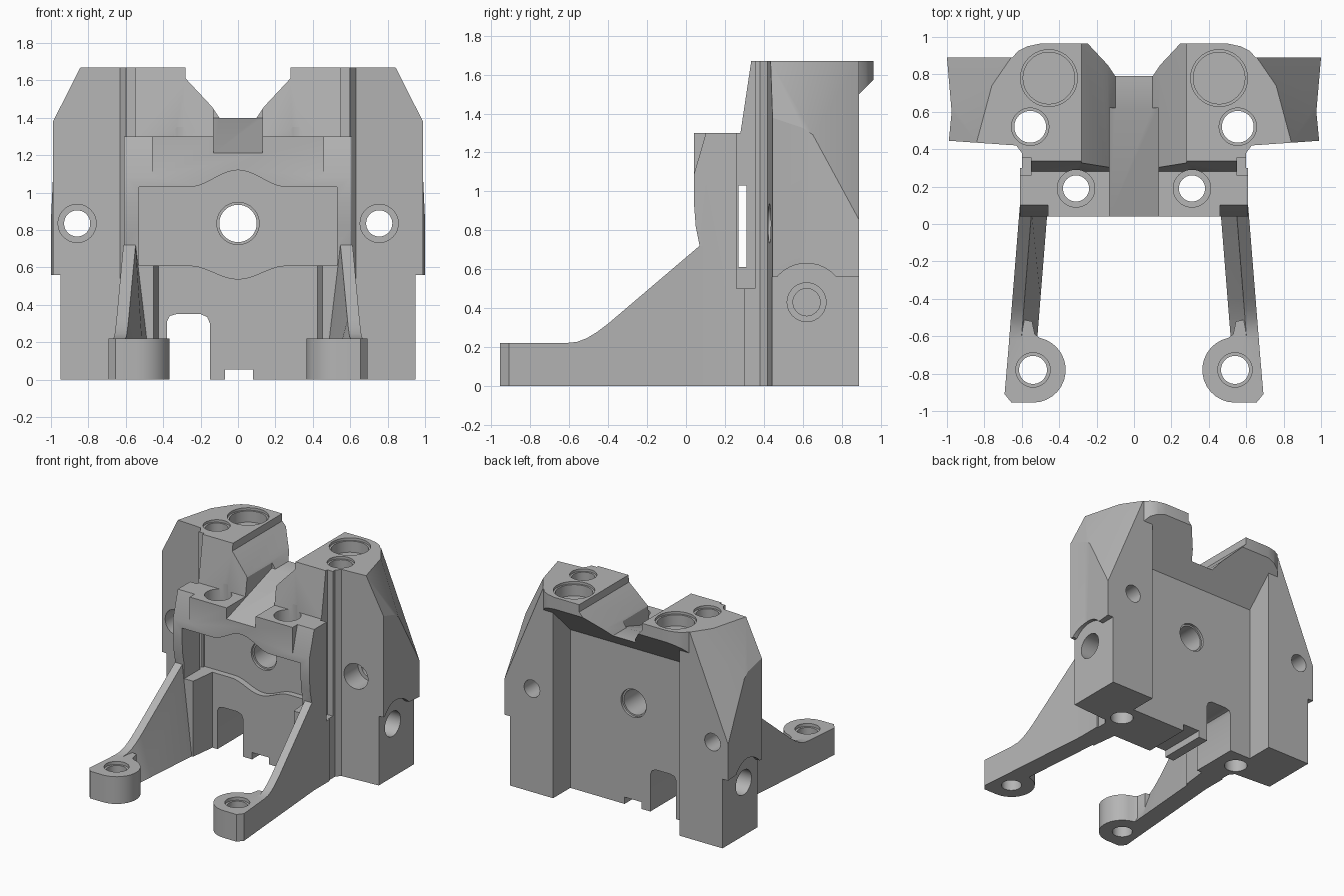
import bpy, bmesh, math
from mathutils import Vector, Matrix

if "Cube" in bpy.data.objects:
    bpy.data.objects.remove(bpy.data.objects["Cube"], do_unlink=True)

grey = bpy.data.materials.new("light_grey")
grey.use_nodes = True
colour = (0.46, 0.46, 0.46, 1)
grey.diffuse_color = colour
grey.node_tree.nodes["Principled BSDF"].inputs["Base Color"].default_value = colour


def make(name, bm):
    bmesh.ops.recalc_face_normals(bm, faces=bm.faces[:])
    mesh = bpy.data.meshes.new(name)
    bm.to_mesh(mesh)
    bm.free()
    mesh.materials.append(grey)
    ob = bpy.data.objects.new(name, mesh)
    bpy.context.collection.objects.link(ob)
    return ob


def loft(name, rings):
    """Closed solid through rings of equal length."""
    bm = bmesh.new()
    rows = [[bm.verts.new(p) for p in ring] for ring in rings]
    n = len(rows[0])
    for a, b in zip(rows, rows[1:]):
        for i in range(n):
            j = (i + 1) % n
            bm.faces.new((a[i], a[j], b[j], b[i]))
    bm.faces.new(rows[0])
    bm.faces.new(rows[-1])
    return make(name, bm)


def prism(name, axis, pts, lo, hi):
    """Extrude a 2D outline along x (y,z), y (x,z) or z (x,y)."""
    place = {"x": lambda p, h: (h, p[0], p[1]),
             "y": lambda p, h: (p[0], h, p[1]),
             "z": lambda p, h: (p[0], p[1], h)}[axis]
    return loft(name, [[place(p, h) for p in pts] for h in (lo, hi)])


def box(name, x, y, z):
    return prism(name, "z", [(x[0], y[0]), (x[1], y[0]), (x[1], y[1]), (x[0], y[1])], *z)


def rod(name, a, b, r):
    a, b = Vector(a), Vector(b)
    d = b - a
    m = Matrix.Translation((a + b) / 2) @ d.to_track_quat("Z", "Y").to_matrix().to_4x4()
    bm = bmesh.new()
    bmesh.ops.create_cone(bm, cap_ends=True, segments=40, radius1=r, radius2=r,
                          depth=d.length, matrix=m)
    return make(name, bm)


def mirrored(half):
    return half + [(-x, v) for x, v in reversed(half)]


def combine(target, other, op):
    mod = target.modifiers.new("combine", "BOOLEAN")
    mod.operation, mod.solver, mod.object = op, "EXACT", other
    other.hide_render = True
    with bpy.context.temp_override(object=target, active_object=target):
        bpy.ops.object.modifier_apply(modifier=mod.name)
    bpy.data.objects.remove(other, do_unlink=True)


# Main block with two side wings
body = prism("carriage_body", "z", mirrored([
    (0.6, 0.28), (0.6, 0.38), (0.63, 0.42), (0.99, 0.445), (0.975, 0.6), (1, 0.89),
    (0.65, 0.89), (0.62, 0.925), (0.57, 0.95), (0.5, 0.965)]), 0, 1.67)


def cut(ob):
    combine(body, ob, "DIFFERENCE")


def add(ob):
    combine(body, ob, "UNION")


# Back recess and 45 degree overhang
cut(prism("overhang_cut", "x", [(0.89, -0.1), (0.89, 1.5), (1.1, 1.71), (1.1, -0.1)], -1.2, 1.2))
cut(prism("recess_cut", "x", [(0.67, -0.1), (0.67, 1.28), (1.1, 1.71), (1.1, -0.1)], -0.566, 0.566))

# Slanted outer corners of the wings
for s in (1, -1):
    for n in ((0.093, 0.025, 0.048), (0.131, 0.09, 0.055)):
        n = Vector((n[0] * s, n[1], n[2])).normalized()
        m = (Matrix.Translation(Vector((0.76 * s, 0.74, 1.67)) + n)
             @ n.to_track_quat("Z", "Y").to_matrix().to_4x4())
        bm = bmesh.new()
        bmesh.ops.create_cube(bm, size=2, matrix=m)
        cut(make("corner_cut", bm))

# Sloping front of the upper towers
cut(prism("tower_front_cut", "x", [(0.2, 1.3), (0.28, 1.3), (0.34, 1.7), (0.2, 1.7)], -0.61, 0.61))

# Front frame
add(prism("front_frame", "x", [(0.07, 0), (0.07, 0.72), (0.05, 0.82), (0.04, 0.95), (0.04, 1.3),
                               (0.3, 1.3), (0.3, 0)], -0.61, 0.61))

# Legs and feet
leg_top = [(-0.62, 0.22), (-0.56, 0.226), (-0.51, 0.245), (-0.46, 0.275), (-0.4, 0.32),
           (0.07, 0.72), (0.3, 0.72)]
for s in (1, -1):
    rings = []
    for y, z in leg_top:
        out = 0.615 + 0.08 * (0.04 - y)
        rings.append([(s * out, y, 0), (s * out, y, z),
                      (s * (out - 0.065), y, z), (s * (out - 0.15), y, 0)])
    add(loft("leg", rings))
    arc = [math.radians(a) for a in range(270, 90, -12)]
    pad = [(0.54 + 0.175 * math.cos(a), -0.78 + 0.175 * math.sin(a)) for a in arc]
    pad += [(0.53, -0.59), (0.545, -0.52), (0.657, -0.5), (0.692, -0.91), (0.655, -0.955)]
    add(prism("foot", "z", [(s * x, y) for x, y in pad], 0, 0.22))

# Space between the legs, below the frame
cut(prism("lower_space", "z", mirrored([(0.425, 0.28), (0.465, -0.05)]), -0.1, 0.625))

# Frame window with bulged top and bottom
steps = [i / 10 * 0.26 for i in range(11)]
bulge = [(x, 0.045 * (1 + math.cos(math.pi * x / 0.26))) for x in steps]
top = [(x, 1.03 + b) for x, b in bulge] + [(0.53, 1.03)]
bottom = [(0.53, 0.61)] + [(x, 0.61 - b * 0.8) for x, b in reversed(bulge)]
half = top + bottom
outline = half + [(-x, z) for x, z in reversed(half) if x > 0]
cut(prism("window_cut", "y", outline, -0.1, 0.33))

# Side grooves and the slot through both sides
cut(box("side_slot", (-0.7, 0.7), (0.27, 0.31), (0.61, 1.03)))
for s in (1, -1):
    cut(box("side_groove", sorted((0.55 * s, 0.7 * s)), (0.26, 0.355), (0.5, 1.75)))
    # Slanted upper corner of the frame
    cut(prism("frame_corner", "x", [(0.0, 1.08), (0.039, 1.08), (0.105, 1.31), (0.0, 1.31)],
              *sorted((0.46 * s, 0.7 * s))))

# Saddle between the towers with a sloping channel
cut(prism("saddle_cut", "y", mirrored([(0.28, 1.75), (0.28, 1.61), (0.14, 1.46), (0.1, 1.4)]), -0.1, 1.1))
cut(prism("channel_cut", "x", [(-0.1, 1.165), (0.62, 1.4), (0.62, 1.47), (-0.1, 1.47)], -0.13, 0.13))

# Bottom openings
cut(prism("cable_notch", "y", [(-0.38, -0.1), (-0.38, 0.31), (-0.365, 0.34), (-0.33, 0.35), (-0.2, 0.35),
                               (-0.165, 0.335), (-0.15, 0.3), (-0.15, -0.1)], 0.1, 1))
cut(box("small_notch", (-0.07, 0.08), (0.2, 0.8), (-0.1, 0.055)))

# Narrower lower wings with an arch around the side screw
for s in (1, -1):
    xs = sorted((0.95 * s, 1.1 * s))
    cut(box("wing_step", xs, (0.3, 1), (-0.1, 0.56)))
    cut(rod("wing_arch", (0.95 * s, 0.62, 0.43), (1.1 * s, 0.62, 0.43), 0.2))
    cut(rod("side_bore", (1.1 * s, 0.62, 0.43), (0.8 * s, 0.62, 0.43), 0.1))
    cut(rod("side_screw", (1.1 * s, 0.62, 0.43), (0.68 * s, 0.62, 0.43), 0.07))
    # Vertical holes: rods, bearings, bridge screws and feet
    for x, y, z, r, rim, depth, low in ((0.555, 0.52, 1.67, 0.085, 0.1, 0.02, -0.1),
                                        (0.455, 0.78, 1.67, 0.138, 0.152, 0.02, 1.56),
                                        (0.31, 0.19, 1.3, 0.07, 0.1, 0.1, 0.9),
                                        (0.54, -0.78, 0.22, 0.075, 0.092, 0.025, -0.1)):
        cut(rod("hole", (s * x, y, low), (s * x, y, z + 0.05), r))
        cut(rod("hole_rim", (s * x, y, z - depth), (s * x, y, z + 0.05), rim))

# Holes running front to back
for x in (-0.86, 0.755):
    cut(rod("wing_hole", (x, 0.3, 0.835), (x, 1.1, 0.835), 0.07))
    cut(rod("wing_bore", (x, 0.3, 0.835), (x, 0.6, 0.835), 0.102))
cut(rod("centre_hole", (0, 0.1, 0.835), (0, 1, 0.835), 0.1))
cut(rod("centre_rim", (0, 0.1, 0.835), (0, 0.35, 0.835), 0.113))
cut(rod("centre_back_rim", (0, 0.65, 0.835), (0, 1, 0.835), 0.113))

# Shading
for ob in bpy.context.selected_objects:
    ob.select_set(False)
body.select_set(True)
bpy.context.view_layer.objects.active = body
bpy.ops.object.shade_smooth_by_angle(angle=math.radians(28))
